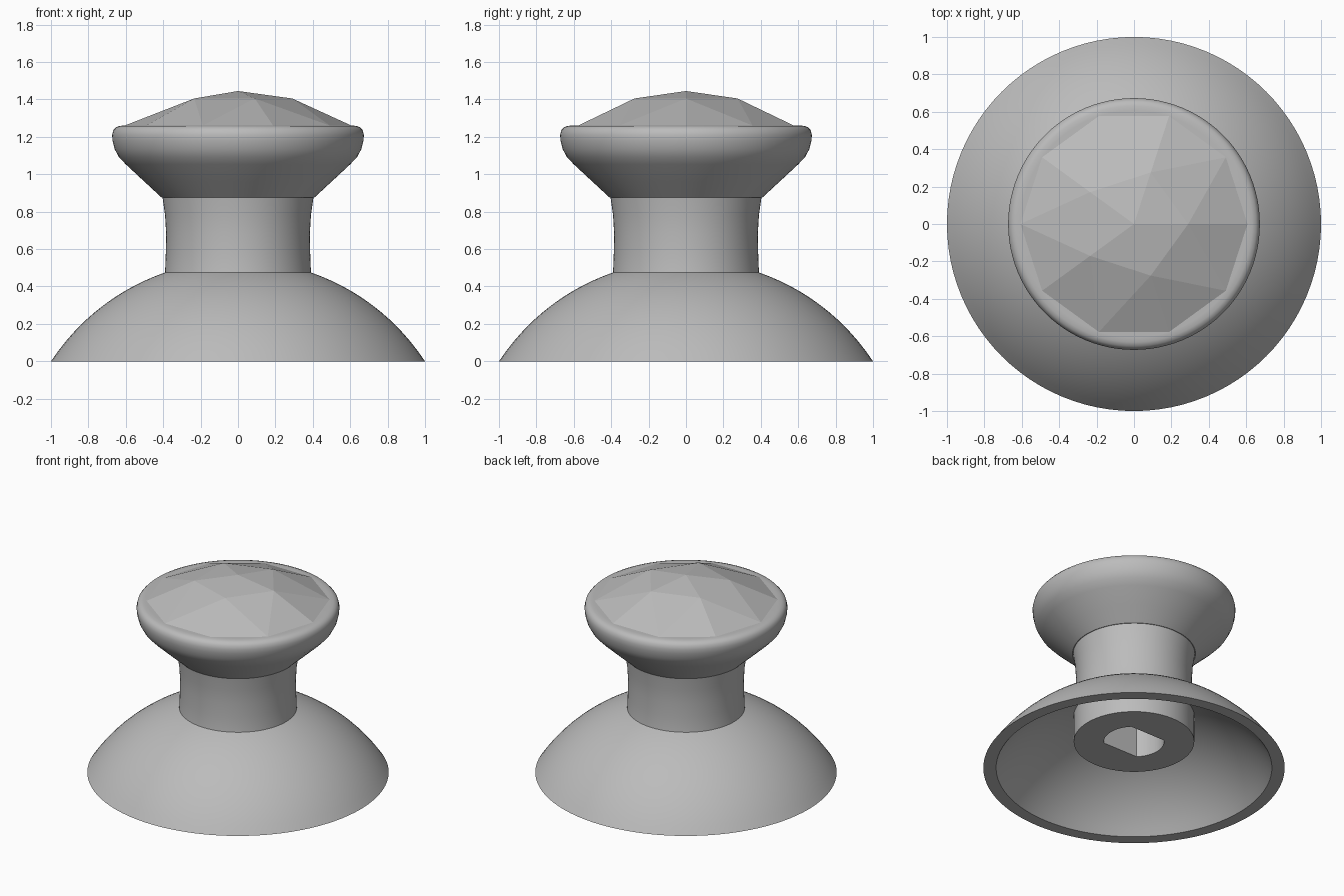
import bpy, bmesh
from math import sin, cos, pi, radians, sqrt
from mathutils import Matrix

cube = bpy.data.objects.get("Cube")
if cube:
    bpy.data.objects.remove(cube, do_unlink=True)

grey = bpy.data.materials.new("plain grey")
grey.use_nodes = True
colour = (0.5, 0.5, 0.5, 1)
grey.diffuse_color = colour
grey.node_tree.nodes["Principled BSDF"].inputs["Base Color"].default_value = colour


def add_part(name, bm, smooth=True):
    bmesh.ops.recalc_face_normals(bm, faces=bm.faces)
    mesh = bpy.data.meshes.new(name)
    bm.to_mesh(mesh)
    bm.free()
    mesh.materials.append(grey)
    obj = bpy.data.objects.new(name, mesh)
    bpy.context.collection.objects.link(obj)
    if smooth:
        shade(obj)
    return obj


def shade(obj):
    bpy.ops.object.select_all(action='DESELECT')
    obj.select_set(True)
    bpy.context.view_layer.objects.active = obj
    bpy.ops.object.shade_smooth_by_angle(angle=radians(30))


def lathe(profile, closed=False):
    """Spin an (r, z) profile round the z axis."""
    bm = bmesh.new()
    verts = [bm.verts.new((r, 0, z)) for r, z in profile]
    edges = [bm.edges.new(p) for p in zip(verts, verts[1:])]
    if closed:
        edges.append(bm.edges.new((verts[-1], verts[0])))
    bmesh.ops.spin(bm, geom=verts + edges, axis=(0, 0, 1), cent=(0, 0, 0),
                   angle=2 * pi, steps=96, use_merge=True)
    bmesh.ops.remove_doubles(bm, verts=bm.verts, dist=0.0005)
    return bm


def dome_arc(radius, r_start, r_end, steps=16):
    """Points on a sphere whose centre lies below the ground."""
    rs = [r_start + (r_end - r_start) * i / steps for i in range(steps + 1)]
    return [(r, max(0, sqrt(radius ** 2 - r * r) - 0.655)) for r in rs]


# Hollow domed skirt with a flat bottom rim
add_part("skirt", lathe(dome_arc(1.195, 1.0, 0.385) + dome_arc(1.125, 0.385, 0.915),
                        closed=True))

# Waisted stem, continuing below as a boss inside the skirt
stem = add_part("stem", lathe([(0, 0.2), (0.4, 0.2), (0.4, 0.42), (0.39, 0.475),
                               (0.386, 0.58), (0.384, 0.68), (0.39, 0.78),
                               (0.404, 0.88), (0, 0.88)]), smooth=False)

# Shaft socket with two flat sides, cut into the boss
bm = bmesh.new()
angles = [radians(side + a) for side in (0, 180) for a in range(-45, 46, 6)]
angles = [radians(side - 45 + 90 * i / 14) for side in (0, 180) for i in range(15)]
base = bm.faces.new([bm.verts.new((0.2 * cos(a), 0.2 * sin(a), 0.1)) for a in angles])
top = bmesh.ops.extrude_face_region(bm, geom=[base])["geom"]
bmesh.ops.translate(bm, vec=(0, 0, 0.6),
                    verts=[g for g in top if isinstance(g, bmesh.types.BMVert)])
cutter = add_part("socket_cutter", bm, smooth=False)
cutter.hide_render = True
cut = stem.modifiers.new("socket", 'BOOLEAN')
cut.object = cutter
cut.solver = 'EXACT'
bpy.context.view_layer.objects.active = stem
bpy.ops.object.modifier_apply(modifier=cut.name)
bpy.data.objects.remove(cutter, do_unlink=True)
shade(stem)

# Flared head with a rounded lip
add_part("head", lathe([(0, 0.875), (0.408, 0.875), (0.5, 0.96), (0.6, 1.053),
                        (0.637, 1.092), (0.66, 1.135), (0.671, 1.18), (0.673, 1.21),
                        (0.667, 1.235), (0.653, 1.251), (0.632, 1.259),
                        (0.605, 1.26), (0, 1.26)]))

# Faceted crown: a triangulated cap with every triangle raised by an inset
bm = bmesh.new()


def ring(count, radius, z):
    return [bm.verts.new((radius * cos(2 * pi * i / count),
                          radius * sin(2 * pi * i / count), z)) for i in range(count)]


peak = bm.verts.new((0, 0, 1.445))
inner = ring(5, 0.29, 1.405)
outer = ring(10, 0.607, 1.26)
for k in range(5):
    a, b = inner[k], inner[(k + 1) % 5]
    before, level, after = outer[2 * k - 1], outer[2 * k], outer[2 * k + 1]
    for tri in ((peak, a, b), (a, before, level), (a, level, after), (a, after, b)):
        bm.faces.new(tri)
bmesh.ops.inset_individual(bm, faces=bm.faces[:], thickness=0.055, depth=0.045,
                           use_even_offset=True)
add_part("faceted_crown", bm, smooth=False)
